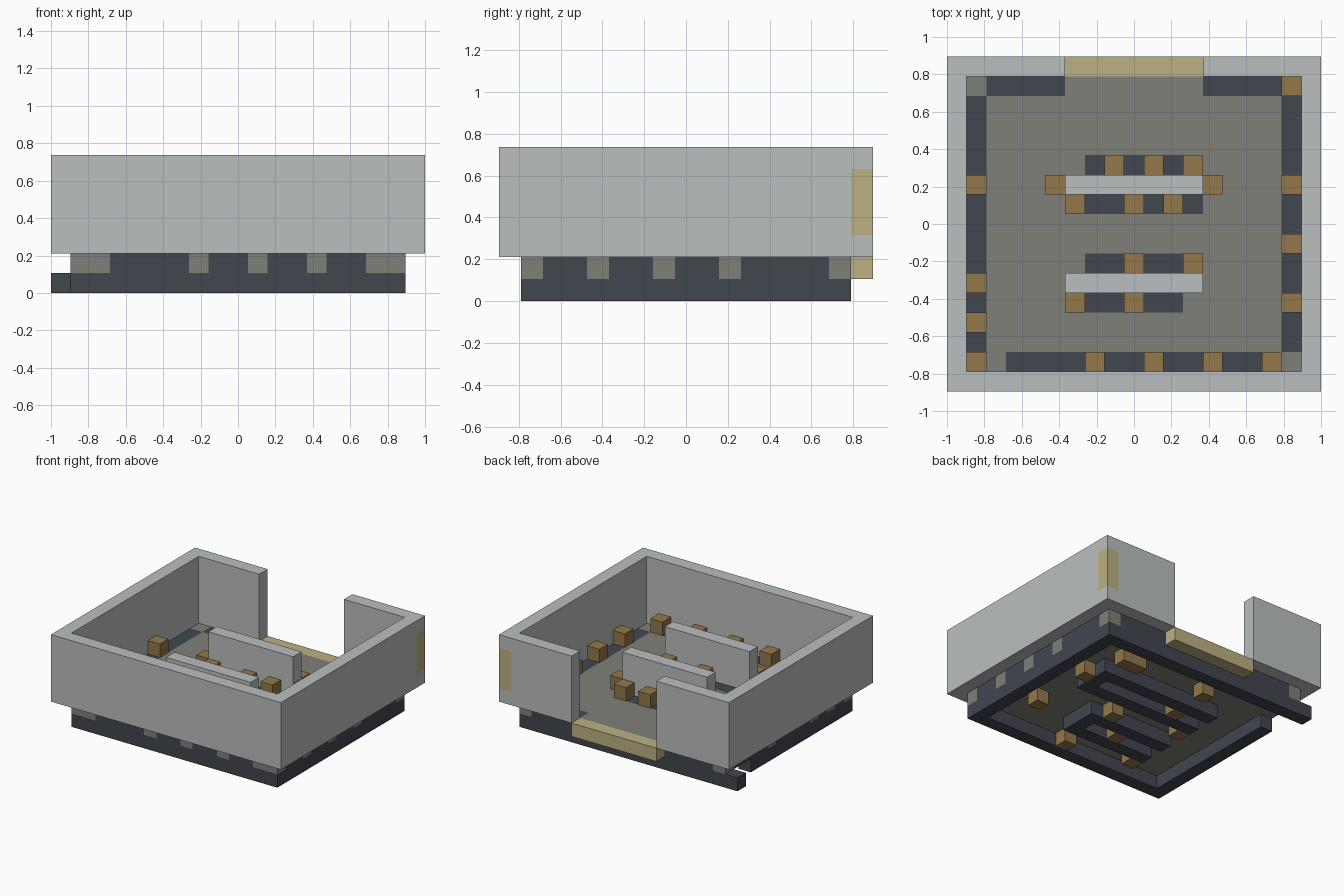
import bpy
import bmesh
from mathutils import Matrix, Vector

if "Cube" in bpy.data.objects:
    bpy.data.objects.remove(bpy.data.objects["Cube"], do_unlink=True)

U = 2 / 19  # size of one block


def srgb(r, g, b):
    return [((c / 255 + 0.055) / 1.055) ** 2.4 for c in (r, g, b)] + [1]


def material(name, color):
    m = bpy.data.materials.new(name)
    m.use_nodes = True
    m.diffuse_color = color
    m.node_tree.nodes["Principled BSDF"].inputs["Base Color"].default_value = color
    return m


LIGHT = material("light grey wall", srgb(187, 191, 191))
DARK = material("dark slate", srgb(65, 70, 79))
FLOOR = material("olive grey floor", srgb(128, 128, 121))
WOOD = material("brown wood", srgb(148, 120, 76))
TAN = material("pale tan", srgb(188, 176, 131))


def finish(name, bm, *mats):
    bmesh.ops.recalc_face_normals(bm, faces=bm.faces)
    mesh = bpy.data.meshes.new(name)
    bm.to_mesh(mesh)
    bm.free()
    for m in mats:
        mesh.materials.append(m)
    ob = bpy.data.objects.new(name, mesh)
    bpy.context.collection.objects.link(ob)


def blocks(name, mat, *spans):
    """Boxes from inclusive block ranges (x0, x1, y0, y1, z0, z1)."""
    bm = bmesh.new()
    for x0, x1, y0, y1, z0, z1 in spans:
        size = Vector((x1 - x0 + 1, y1 - y0 + 1, z1 - z0 + 1)) * U
        mid = Vector((x0 + x1, y0 + y1, z0 + z1 + 1)) * U / 2
        bmesh.ops.create_cube(bm, size=1,
                              matrix=Matrix.LocRotScale(mid, None, size))
    finish(name, bm, mat)


# Outer walls with the entrance gap at the back
blocks("front_wall", LIGHT, (-9, 9, -8, -8, 2, 6))
blocks("right_wall", LIGHT, (-9, -9, -7, 8, 2, 6))
blocks("left_wall", LIGHT, (9, 9, -7, 7, 2, 6))
blocks("back_wall_right", LIGHT, (-8, -4, 8, 8, 2, 6))
blocks("back_wall_left", LIGHT, (4, 8, 8, 8, 2, 6))
blocks("corner_post", LIGHT, (9, 9, 8, 8, 2, 2), (9, 9, 8, 8, 6, 6))
blocks("corner_panel", TAN, (9, 9, 8, 8, 3, 5))
blocks("doorstep", TAN, (-3, 3, 8, 8, 1, 1))

# Inner partitions
blocks("rear_partition", LIGHT, (-3, 3, 2, 2, 2, 4))
blocks("front_partition", LIGHT, (-3, 3, -3, -3, 2, 4))

# Foundation ring with a break on the right side
blocks("foundation", DARK,
       (-9, 8, 7, 7, 0, 0), (8, 8, -6, 6, 0, 0),
       (-8, 8, -7, -7, 0, 0), (-8, -8, -6, 4, 0, 0))
blocks("rear_channel", DARK,
       (-4, 5, 3, 3, 0, 0), (-4, 5, 1, 1, 0, 0), (5, 5, 2, 2, 0, 0))
blocks("front_channel", DARK,
       (-4, 2, -2, -2, 0, 0), (-4, 2, -4, -4, 0, 0), (2, 2, -3, -3, 0, 0))

# Wooden crates on the floor
side_crates = {-8: (2, -3, -5, -7), 8: (7, 2, -1, -4)}
row_crates = {-7: (-2, 1, 4, 7), 3: (-1, 1, 3), 2: (-4, 4), 1: (-3, 0, 2),
              -2: (0, 3), -4: (-3, 0)}
spots = {(x, y) for x, ys in side_crates.items() for y in ys}
spots |= {(x, y) for y, xs in row_crates.items() for x in xs}
blocks("floor_crates", WOOD, *[(x, x, y, y, 2, 2) for x, y in sorted(spots)])

# Crates hanging under the floor
hanging = [(6, -3), (6, 2), (5, 5), (4, 5), (1, -1), (1, -6),
           (-4, -5), (-4, 0), (-2, 5), (-2, 2), (-1, -3)]
blocks("hanging_crates", WOOD, *[(x, x, y, y, 0, 0) for x, y in hanging])


def is_dark(x, y):
    """Dark floor tracks: the rim and the strips beside the partitions."""
    if (x, y) in spots or (x, y) in {(-8, 7), (-8, -7), (-7, -7), (8, -7)}:
        return False
    if abs(x) == 8 or y == -7:
        return True
    if y == 7:
        return abs(x) > 3
    return (y in (3, 1, -2) and -2 <= x <= 3) or (y == -4 and abs(x) <= 2)


# Floor slab of square tiles, coloured by tile
bm = bmesh.new()
bmesh.ops.create_grid(bm, x_segments=17, y_segments=15, size=1,
                      matrix=Matrix.LocRotScale(Vector((0, 0, U)), None,
                                                Vector((8.5 * U, 7.5 * U, 1))))
top = bmesh.ops.extrude_face_region(bm, geom=bm.faces[:], use_keep_orig=True)
bmesh.ops.translate(bm, vec=(0, 0, U),
                    verts=[v for v in top["geom"] if isinstance(v, bmesh.types.BMVert)])
bmesh.ops.recalc_face_normals(bm, faces=bm.faces)
for f in bm.faces:
    f.normal_update()
    inside = f.calc_center_median() - f.normal * U / 2
    tile = (round(inside.x / U), round(inside.y / U))
    f.material_index = int(f.normal.z > -0.5 and is_dark(*tile))
finish("floor", bm, FLOOR, DARK)
